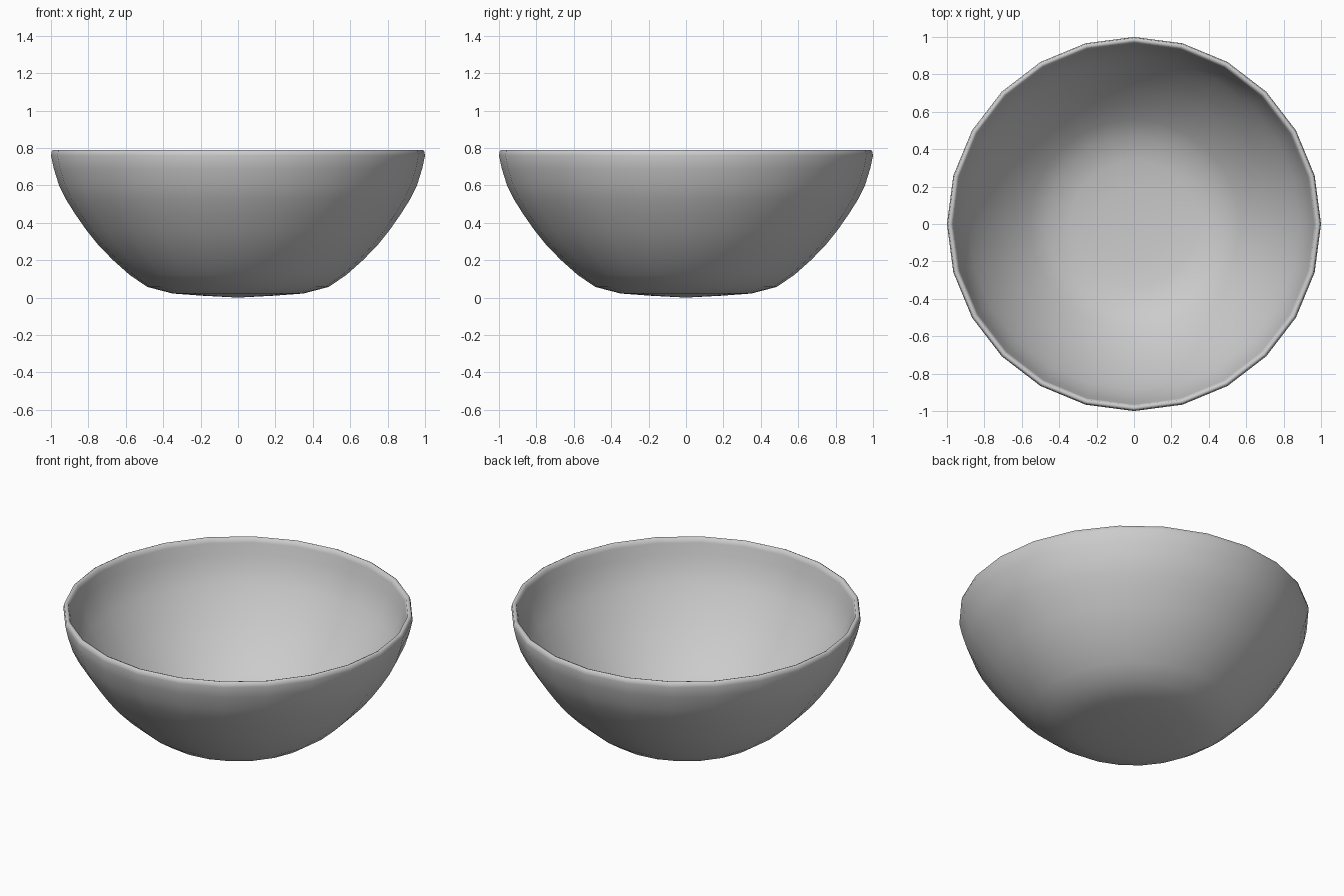
import bpy, bmesh, math

if "Cube" in bpy.data.objects:
    bpy.data.objects.remove(bpy.data.objects["Cube"])

SIDES = 24
# Half section: outer wall from the base up, over the rim, inner wall down
outer = [(0, 0), (0.19, 0.01), (0.35, 0.022), (0.485, 0.057), (0.58, 0.122), (0.67, 0.202),
         (0.75, 0.285), (0.81, 0.36), (0.87, 0.446), (0.92, 0.525), (0.957, 0.60),
         (0.985, 0.69), (1.0, 0.76)]
rim = [(0.995, 0.785), (0.985, 0.79), (0.972, 0.785)]
inner = [(0.965, 0.76), (0.95, 0.695), (0.923, 0.612), (0.887, 0.54), (0.838, 0.462),
         (0.78, 0.38), (0.72, 0.307), (0.645, 0.228), (0.56, 0.152), (0.47, 0.09),
         (0.34, 0.056), (0.19, 0.045), (0, 0.036)]

# Bowl: lathe the section around z
bm = bmesh.new()
verts = [bm.verts.new((r, 0, z)) for r, z in outer + rim + inner]
edges = [bm.edges.new(pair) for pair in zip(verts, verts[1:])]
bmesh.ops.spin(bm, geom=verts + edges, cent=(0, 0, 0), axis=(0, 0, 1),
               angle=math.tau, steps=SIDES, use_merge=False)
bmesh.ops.remove_doubles(bm, verts=bm.verts, dist=0.0005)
bmesh.ops.recalc_face_normals(bm, faces=bm.faces)
mesh = bpy.data.meshes.new("bowl")
bm.to_mesh(mesh)
bm.free()

bowl = bpy.data.objects.new("bowl", mesh)
bpy.context.collection.objects.link(bowl)
for p in mesh.polygons:
    p.use_smooth = True
